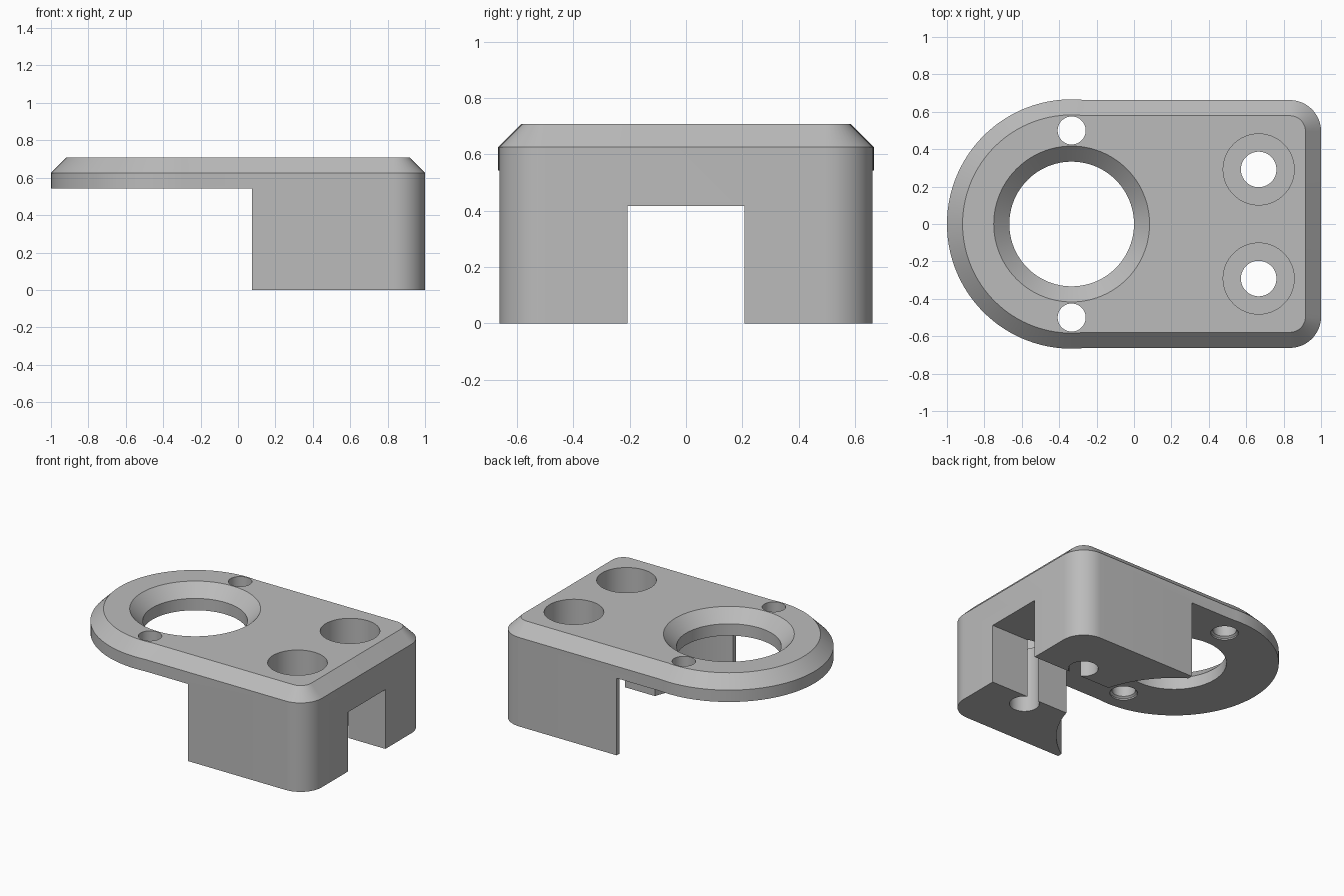
import bpy, bmesh, math

default = bpy.data.objects.get("Cube")
if default:
    bpy.data.objects.remove(default, do_unlink=True)

MM = 1 / 12                      # design unit
TOP, UNDER = 8.5 * MM, 6.5 * MM  # plate top and underside
RING_X = -4 * MM                 # centre of the round end


def arc(cx, cy, r, start, end, n):
    return [(cx + r * math.cos(start + (end - start) * i / n),
             cy + r * math.sin(start + (end - start) * i / n)) for i in range(n + 1)]


def loft(name, sections):
    """Closed solid through (z, outline) sections with equal point counts."""
    bm = bmesh.new()
    rings = [[bm.verts.new((x, y, z)) for x, y in pts] for z, pts in sections]
    for a, b in zip(rings, rings[1:]):
        for i in range(len(a)):
            j = (i + 1) % len(a)
            bm.faces.new((a[i], a[j], b[j], b[i]))
    bm.faces.new(rings[0][::-1])
    bm.faces.new(rings[-1])
    bmesh.ops.recalc_face_normals(bm, faces=bm.faces)
    mesh = bpy.data.meshes.new(name)
    bm.to_mesh(mesh)
    bm.free()
    obj = bpy.data.objects.new(name, mesh)
    bpy.context.collection.objects.link(obj)
    return obj


def turned(name, x, y, profile, n=64):
    """Round solid from (z, radius) steps, without a doubled seam point."""
    return loft(name, [(z, arc(x, y, r, 0, math.tau, n)[:-1]) for z, r in profile])


def outline(inset):
    """Plan shape: round right end, straight sides, two rounded corners."""
    w, r, c = 0.6625 - inset, 8 * MM - inset, 2 * MM - inset
    lean = math.asin(w / r)
    return (arc(1 - inset - c, c - w, c, -math.pi / 2, 0, 12)
            + arc(1 - inset - c, w - c, c, 0, math.pi / 2, 12)
            + arc(RING_X, 0, r, lean, math.tau - lean, 64))


# Main body with chamfered top edge
body = loft("mounting_bracket", [(0, outline(0)), (TOP - MM, outline(0)), (TOP, outline(MM))])

cutters = []

# Clearance under the plate, with a concave round front to the block
step_x, clear_r = 0.075, 9 * MM
a = math.acos((step_x - RING_X) / clear_r)
clearance = arc(RING_X, 0, clear_r, -a, a, 48) + [(step_x, 1), (-1.5, 1), (-1.5, -1), (step_x, -1)]
cutters.append(loft("clearance_cutter", [(-0.5, clearance), (UNDER, clearance)]))

# Slot through the block
s = 2.5 * MM
slot = [(0.2, -s), (1.5, -s), (1.5, s), (0.2, s)]
cutters.append(loft("slot_cutter", [(-0.3, slot), (5 * MM, slot)]))

# Large opening with a countersunk rim
cutters.append(turned("ring_cutter", RING_X, 0,
                      [(0.3, 4 * MM), (TOP - MM, 4 * MM), (TOP + MM, 6 * MM)], 96))

for side in (-1, 1):
    # Small pin holes with an eased lower rim
    cutters.append(turned("pin_hole_cutter", RING_X, side * 6 * MM,
                          [(UNDER - 0.05, 0.088), (UNDER + 0.01, 0.088),
                           (UNDER + 0.02, 0.075), (1, 0.075)], 40))
    # Counterbored screw holes
    cutters.append(turned("screw_hole_cutter", 8 * MM, side * 3.5 * MM,
                          [(-0.2, 0.095), (TOP - 3 * MM, 0.095), (TOP - 3 * MM, 0.19), (1, 0.19)]))

bpy.context.view_layer.objects.active = body
for cutter in cutters:
    cutter.hide_render = True
    mod = body.modifiers.new("cut", 'BOOLEAN')
    mod.operation, mod.solver, mod.object = 'DIFFERENCE', 'EXACT', cutter
    bpy.ops.object.modifier_apply(modifier=mod.name)
    bpy.data.objects.remove(cutter, do_unlink=True)

# Plain grey material
grey = bpy.data.materials.new("mid_grey")
grey.use_nodes = True
colour = (0.5, 0.5, 0.5, 1)
grey.diffuse_color = colour
grey.node_tree.nodes["Principled BSDF"].inputs["Base Color"].default_value = colour
body.data.materials.clear()
body.data.materials.append(grey)

bpy.ops.object.select_all(action='DESELECT')
body.select_set(True)
bpy.ops.object.shade_smooth_by_angle(angle=math.radians(25))
